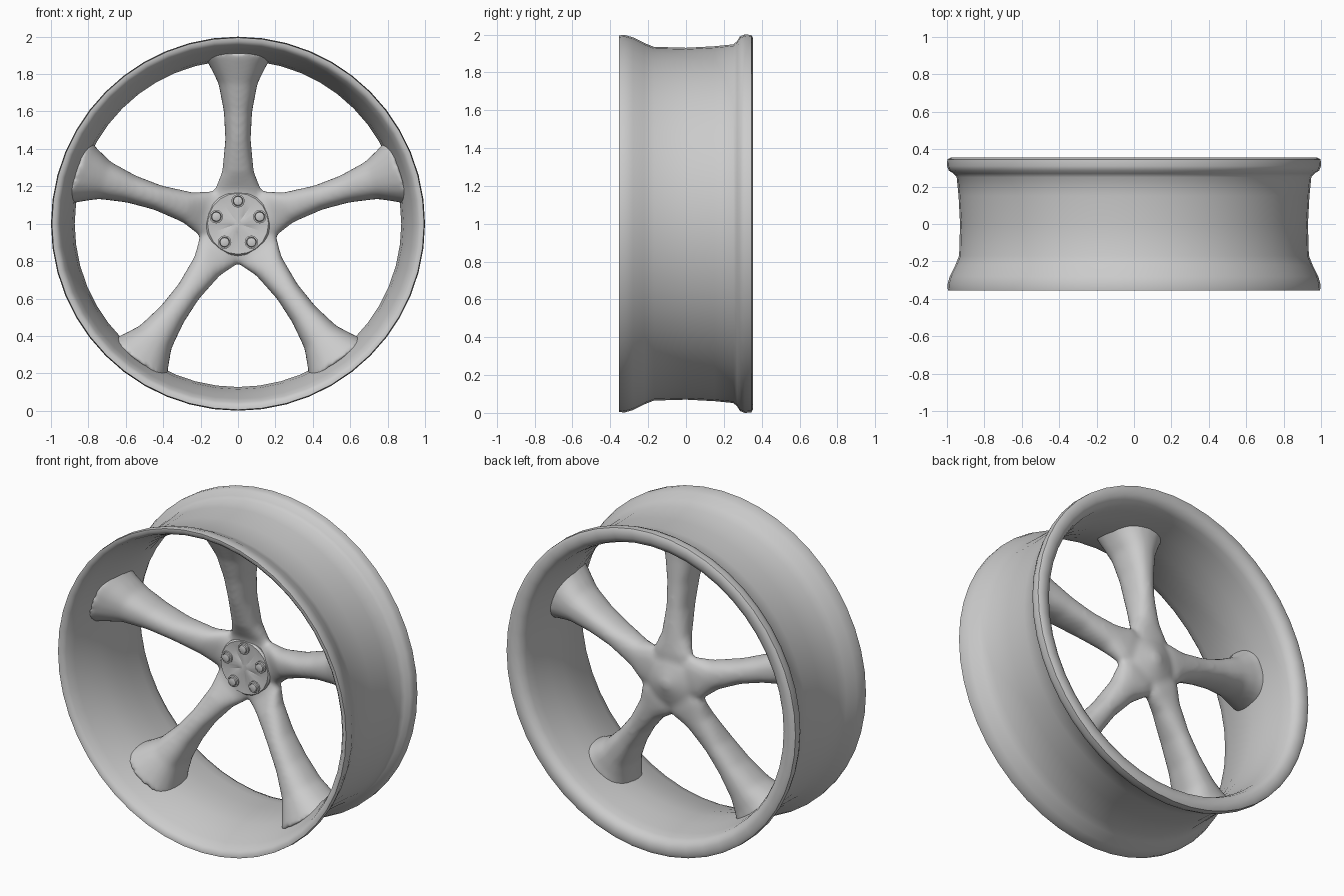
import bpy, bmesh, math
from mathutils import Matrix, Vector

if "Cube" in bpy.data.objects:
    bpy.data.objects.remove(bpy.data.objects["Cube"])

CENTRE = Matrix.Translation((0, 0, 1))   # wheel axle runs along y at z = 1


def finish(bm, name, angle=40):
    bmesh.ops.recalc_face_normals(bm, faces=bm.faces)
    me = bpy.data.meshes.new(name)
    bm.to_mesh(me)
    bm.free()
    ob = bpy.data.objects.new(name, me)
    bpy.context.collection.objects.link(ob)
    ob.matrix_world = CENTRE
    bpy.ops.object.select_all(action='DESELECT')
    ob.select_set(True)
    bpy.context.view_layer.objects.active = ob
    bpy.ops.object.shade_smooth_by_angle(angle=math.radians(angle))
    return ob


def bridge(bm, a, b):
    n = len(a)
    return [bm.faces.new((a[i], a[(i + 1) % n], b[(i + 1) % n], b[i])) for i in range(n)]


def ring(bm, r, y, n, centre=(0, 0)):
    return [bm.verts.new((centre[0] + r * math.sin(math.tau * i / n), y,
                          centre[1] + r * math.cos(math.tau * i / n))) for i in range(n)]


def lathe(bm, profile, n, closed=False, centre=(0, 0)):
    rings = [ring(bm, r, y, n, centre) for r, y in profile]
    for a, b in zip(rings, rings[1:]):
        bridge(bm, a, b)
    if closed:
        bridge(bm, rings[-1], rings[0])
    else:
        bm.faces.new(rings[0])
        bm.faces.new(rings[-1])
    return rings


# Rim: closed cross-section (radius, y) spun around the axle
bm = bmesh.new()
lathe(bm, [(.975, -.355), (.995, -.355), (.998, -.325), (.985, -.28), (.955, -.22), (.935, -.17),
           (.93, 0), (.938, .15), (.948, .25), (.965, .27), (.99, .285), (1.0, .31),
           (.998, .345), (.98, .355), (.94, .352), (.91, .335), (.895, .30), (.887, .24),
           (.875, .12), (.873, 0), (.885, -.1), (.91, -.2), (.935, -.28), (.955, -.335)],
      48, closed=True)
finish(bm, "rim", 50)

# Spokes and hub: lofted arms, fused with the hub into one smooth casting
bm = bmesh.new()
sections = [(0, .13, .085, .175), (.18, .125, .065, .175), (.28, .085, .01, .165),
            (.45, .068, -.05, .145), (.6, .076, -.09, .135), (.75, .105, -.14, .13),
            (.84, .15, -.185, .13), (.91, .19, -.22, .14)]
N = 20
for k in range(5):
    turn = Matrix.Rotation(math.tau * k / 5, 4, 'Y')
    loops = []
    for r, w, front, back in sections:
        loop = []
        for i in range(N):
            c, s = math.cos(math.tau * i / N), math.sin(math.tau * i / N)
            x = w * math.copysign(abs(c) ** .85, c)
            y = (front + back) / 2 + (back - front) / 2 * math.copysign(abs(s) ** .85, s)
            loop.append(bm.verts.new(turn @ Vector((x, y, r))))
        loops.append(loop)
    for a, b in zip(loops, loops[1:]):
        bridge(bm, a, b)
    bm.faces.new(loops[0])
    bm.faces.new(loops[-1])
lathe(bm, [(.18, .085), (.205, .10), (.2, .14), (.12, .18), (.02, .215)], 30)
spokes = finish(bm, "spokes_and_hub")
remesh = spokes.modifiers.new("fuse", 'REMESH')
remesh.mode = 'VOXEL'
remesh.voxel_size = .014
remesh.use_smooth_shade = True
smooth = spokes.modifiers.new("blend", 'SMOOTH')
smooth.factor = .5
smooth.iterations = 10

# Hub cap: flat disc with five wedge dimples between the nuts
bm = bmesh.new()
rings = lathe(bm, [(.17, .13), (.172, .075), (.163, .063), (.12, .062), (.045, .062), (.02, .062)], 20)
for i in range(2, 20, 4):
    rings[3][i].co.y += .012
    rings[4][i].co.y += .006
finish(bm, "hub_cap", 20)

# Wheel nuts: raised collar with a smaller domed head
for k in range(5):
    a = math.tau * k / 5
    pos = (.122 * math.sin(a), .122 * math.cos(a))
    bm = bmesh.new()
    lathe(bm, [(.036, .09), (.036, .052), (.028, .05), (.026, .058), (.024, .044), (.015, .041)],
          12, centre=pos)
    finish(bm, "wheel_nut_%d" % (k + 1), 30)
